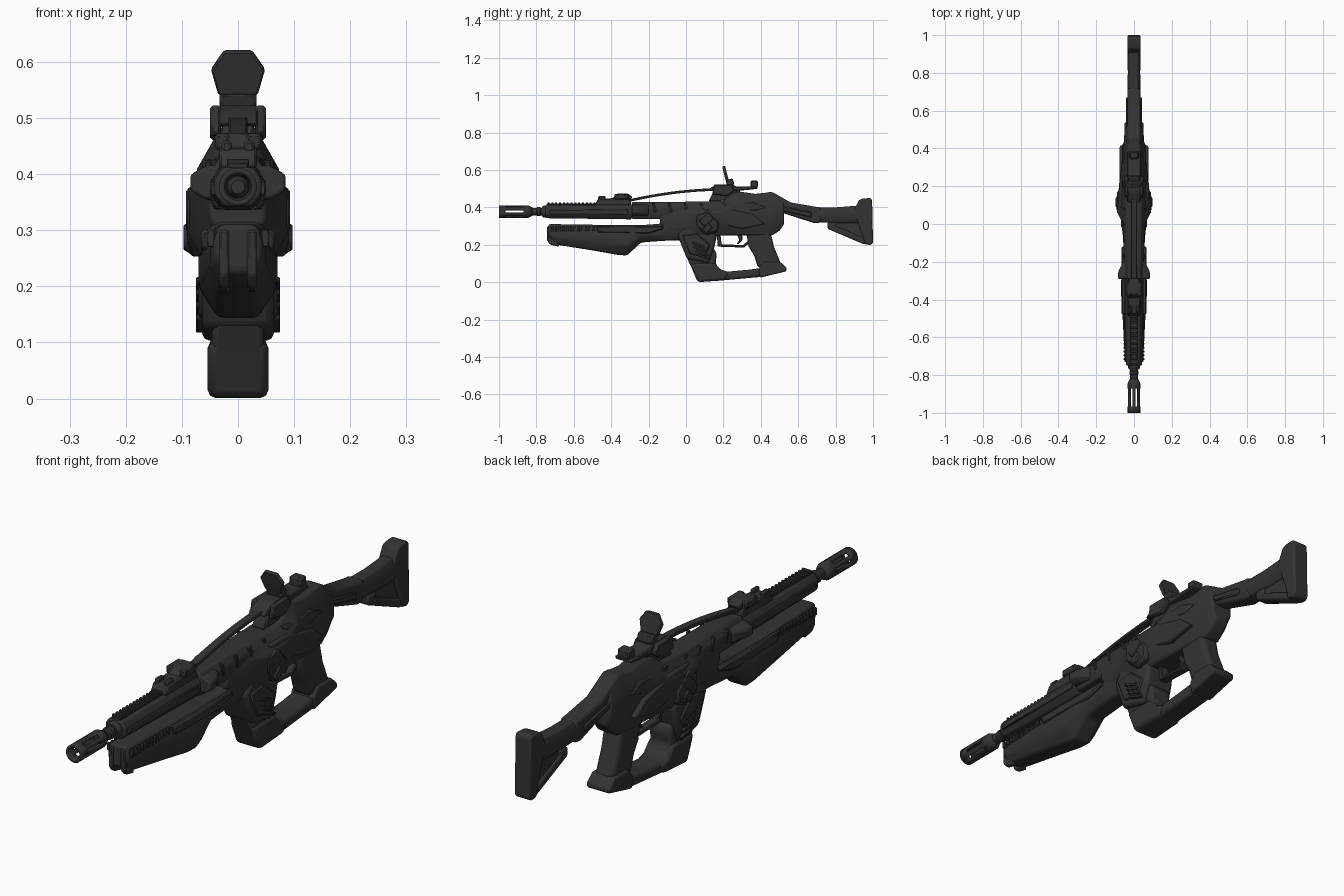
import bpy, bmesh, math
from mathutils import Matrix, Vector

gunmetal = bpy.data.materials.new("dark gunmetal")
gunmetal.diffuse_color = (0.033, 0.033, 0.034, 1)


def finish(name, bm, bevel=0.0, segments=1, mirror=False, recalc=True):
    if recalc:
        bmesh.ops.recalc_face_normals(bm, faces=bm.faces)
    me = bpy.data.meshes.new(name)
    bm.to_mesh(me)
    bm.free()
    me.materials.append(gunmetal)
    ob = bpy.data.objects.new(name, me)
    bpy.context.collection.objects.link(ob)
    if bevel:
        m = ob.modifiers.new("bevel", "BEVEL")
        m.width, m.segments = bevel, segments
        m.limit_method, m.angle_limit = 'ANGLE', math.radians(32)
    if mirror:
        ob.modifiers.new("mirror", "MIRROR").use_mirror_merge = False
    return ob


def plate(name, pts, x0, x1=None, bevel=0.006, segments=1):
    """Side outline (y, z) given thickness in x; mirrored when x1 is given."""
    a, b = (-x0, x0) if x1 is None else (x0, x1)
    bm = bmesh.new()
    lo = [bm.verts.new((a, y, z)) for y, z in pts]
    hi = [bm.verts.new((b, y, z)) for y, z in pts]
    bm.faces.new(lo)
    bm.faces.new(hi)
    for i in range(len(pts)):
        j = (i + 1) % len(pts)
        bm.faces.new((lo[i], lo[j], hi[j], hi[i]))
    return finish(name, bm, bevel, segments, x1 is not None)


def loft(name, rows, cut=0.3, bevel=0.006, segments=2):
    """Eight-sided body through rows (y, bottom, top, half widths low/mid/high)."""
    bm = bmesh.new()
    rings = []
    for y, b, t, wb, wm, wt in rows:
        h = (t - b) * cut
        half = [(wt, t), (wm, t - h), (wm, b + h), (wb, b)]
        ring = half + [(-x, z) for x, z in reversed(half)]
        rings.append([bm.verts.new((x, y, z)) for x, z in ring])
    for r, s in zip(rings, rings[1:]):
        for i in range(8):
            j = (i + 1) % 8
            bm.faces.new((r[i], r[j], s[j], s[i]))
    bm.faces.new(rings[0])
    bm.faces.new(rings[-1])
    return finish(name, bm, bevel, segments)


def boxes(name, items, bevel=0.002, mirror=False):
    """Boxes (centre, size, tilt about x in degrees) in one object."""
    bm = bmesh.new()
    for c, s, tilt in items:
        mat = (Matrix.Translation(c) @ Matrix.Rotation(math.radians(tilt), 4, 'X')
               @ Matrix.Diagonal((*s, 1)))
        bmesh.ops.create_cube(bm, size=1, matrix=mat)
    return finish(name, bm, bevel, 1, mirror)


def lathe(name, prof, zc, n=16, skip=None, thick=0.0):
    """Revolve (y, radius) about the bore line; skip(i, row) leaves openings."""
    bm = bmesh.new()
    rings = [[bm.verts.new((r * math.cos(math.tau * i / n), y,
                            zc + r * math.sin(math.tau * i / n)))
              for i in range(n)] for y, r in prof]
    for k in range(len(rings) - 1):
        for i in range(n):
            if skip and skip(i, k):
                continue
            j = (i + 1) % n
            bm.faces.new((rings[k][i], rings[k + 1][i], rings[k + 1][j], rings[k][j]))
    if not thick:
        bm.faces.new(rings[0])
        bm.faces.new(rings[-1])
    ob = finish(name, bm, recalc=not thick)
    if thick:
        m = ob.modifiers.new("wall", "SOLIDIFY")
        m.thickness, m.offset = thick, -1
    return ob


BORE = 0.377
# Muzzle brake with long slots, and the barrel
lathe("muzzle_brake", [(-1, .034), (-.965, .034), (-.87, .034), (-.845, .034), (-.82, .022)],
      BORE, 24, lambda i, k: k == 1 and i % 4 in (0, 3) and i // 4 % 1 == 0, 0.01)
lathe("barrel", [(-.86, .012), (-.845, .02), (-.80, .02), (-.795, .024), (-.78, .024),
                 (-.775, .02), (-.74, .02)], BORE)
lathe("barrel_collar", [(-.77, .026), (-.76, .032), (-.74, .032)], BORE)

# Barrel shroud and its flared rear end
loft("barrel_shroud", [(-.75, .342, .412, .025, .042, .028), (-.29, .336, .415, .03, .047, .032)])
loft("shroud_flare", [(-.29, .355, .415, .06, .085, .055), (-.25, .355, .415, .06, .083, .052),
                      (-.2, .35, .415, .045, .058, .045)], .25)
plate("shroud_side_strip", [(-.73, .362), (-.73, .385), (-.31, .39), (-.31, .36)], .038, .05, .003)

# Top rail
boxes("top_rail", [((0, -.61, .413), (.036, .27, .014), 0)] +
      [((0, -.735 + .0205 * i, .42), (.04, .011, .014), 0) for i in range(13)])

# Upper receiver with side ribs
loft("upper_receiver", [(-.29, .338, .428, .04, .052, .034), (.0, .335, .43, .045, .056, .036),
                        (.16, .335, .432, .045, .06, .036)])
boxes("receiver_ribs", [((.053, -.17 + .085 * i, .4), (.012, .012, .05), 15) for i in range(4)],
      mirror=True)

# Foregrip with belly, nose lugs and vents
loft("foregrip", [(-.735, .225, .31, .022, .042, .034), (-.69, .2, .31, .03, .05, .036),
                  (-.5, .17, .307, .035, .06, .038), (-.36, .145, .305, .035, .069, .04),
                  (-.315, .143, .305, .035, .07, .04), (-.24, .212, .305, .034, .06, .04),
                  (-.14, .22, .312, .035, .054, .04), (-.1, .222, .35, .035, .054, .045),
                  (.0, .225, .36, .035, .056, .05)], .33, .01, 3)
plate("foregrip_nose", [(-.742, .3), (-.742, .22), (-.725, .2), (-.68, .19), (-.68, .3)],
      .016, .034, .004)
boxes("foregrip_vents", [((.048, -.715 + .02 * i, .285), (.014, .011, .03), 0) for i in range(12)],
      mirror=True)
plate("foregrip_side_panel", [(-.48, .3), (-.47, .265), (-.2, .26), (-.12, .285), (-.12, .3)],
      .045, .066, .005)

# Main receiver body
loft("receiver", [(-.14, .3, .36, .03, .05, .04), (-.09, .23, .42, .035, .056, .04),
                  (.02, .235, .43, .05, .068, .04), (.06, .235, .43, .055, .088, .04),
                  (.2, .25, .435, .05, .08, .038), (.25, .25, .475, .045, .074, .034),
                  (.28, .25, .485, .045, .07, .03), (.37, .25, .472, .043, .06, .03),
                  (.46, .25, .482, .035, .052, .03), (.5, .275, .458, .03, .05, .03),
                  (.525, .31, .43, .025, .046, .03)], .3, .008, 3)
plate("receiver_side_panel", [(.08, .4), (.2, .4), (.36, .36), (.42, .31), (.3, .285), (.19, .31)],
      .05, .077, .008, 2)
plate("ejection_cover", [(.19, .425), (.36, .43), (.43, .4), (.36, .38), (.22, .4)], .04, .064, .005)

# Angled boss on each side, with a centre knob
plate("side_boss", [(.05, .36), (.11, .385), (.18, .32), (.17, .27), (.11, .25), (.05, .3)],
      .05, .09, .01)
boxes("side_knob", [((.085, .115, .287), (.024, .05, .036), 40)], .006, True)
boxes("side_boss_cap", [((.087, .11, .335), (.012, .07, .045), 40)], .004, True)

# Magazine well, front post and lower bridge
plate("magazine_well", [(-.045, .25), (.005, .125), (.12, .1), (.15, .18), (.165, .25), (.1, .32),
                        (.0, .31)], .064, bevel=.014, segments=2)
plate("magazine_plate", [(-.02, .25), (.02, .15), (.1, .135), (.13, .2), (.06, .26)],
      .055, .07, .005)
boxes("magazine_ribs", [((.068, .065 + .01 * i, .2 - .022 * i), (.014, .07, .011), -20)
                        for i in range(4)], mirror=True)
plate("front_post", [(.0, .14), (.065, .003), (.2, .01), (.4, .028), (.4, .075), (.33, .066),
                     (.22, .056), (.18, .07), (.158, .1), (.165, .15), (.15, .18)],
      .046, bevel=.012, segments=2)
plate("post_foot", [(.02, .1), (.062, .0), (.21, .01), (.23, .05), (.19, .06), (.15, .105)],
      .054, bevel=.014, segments=2)

# Pistol grip and its heel
plate("pistol_grip", [(.32, .275), (.335, .19), (.365, .14), (.385, .075), (.51, .09), (.495, .13),
                      (.47, .19), (.452, .27)], .04, bevel=.018, segments=3)
plate("grip_heel", [(.395, .024), (.39, .075), (.42, .108), (.505, .108), (.54, .075), (.537, .058)],
      .05, bevel=.016, segments=3)

# Trigger and guard
plate("trigger_guard", [(.165, .25), (.17, .19), (.31, .185), (.345, .215), (.335, .225),
                        (.305, .198), (.19, .203), (.185, .25)], .018, bevel=.003)
plate("trigger", [(.27, .26), (.285, .225), (.27, .205), (.282, .203), (.302, .225), (.3, .26)],
      .009, bevel=.003)

# Front sight block
plate("front_sight_base", [(-.49, .41), (-.47, .445), (-.38, .45), (-.3, .445), (-.29, .41)],
      .034, bevel=.005)
plate("front_sight_block", [(-.4, .44), (-.37, .473), (-.31, .473), (-.285, .455), (-.3, .44)],
      .026, bevel=.004)
boxes("front_sight_ears", [((.028, -.345, .457), (.026, .075, .03), 0),
                           ((.02, -.45, .447), (.018, .04, .026), 0)], .005, True)

# Bowed arm joining the two sights
arc = [(-.3 + .47 * t, .444 + .058 * (1 - (1 - t) ** 1.8)) for t in [i / 12 for i in range(13)]]
plate("sight_arm", arc + [(y, z - .014) for y, z in reversed(arc)], .017, bevel=.003)

# Rear sight: base, flip-up hexagon plate, rear block
plate("rear_sight_mount", [(.12, .432), (.15, .49), (.22, .5), (.29, .495), (.29, .44)],
      .028, bevel=.005)
plate("rear_sight_bed", [(.11, .488), (.14, .51), (.18, .522), (.25, .522), (.27, .512), (.38, .512),
                         (.385, .5), (.33, .493), (.2, .483)], .036, bevel=.004)
plate("rear_sight_side", [(.14, .47), (.15, .522), (.24, .522), (.26, .49), (.22, .46)],
      .03, .05, .005)
boxes("rear_sight_block", [((0, .365, .525), (.05, .04, .038), 0)], .006)
boxes("rear_sight_hinge", [((0, .235, .533), (.066, .04, .036), 15)], .006)
hexagon = [(-.025, .11), (.025, .11), (.048, .076), (.035, .03), (-.035, .03), (-.048, .076)]
bm = bmesh.new()
tilt = Matrix.Translation((0, .228, .513)) @ Matrix.Rotation(math.radians(14), 4, 'X')
sides = [[bm.verts.new(tilt @ Vector((x, y, z))) for x, z in hexagon] for y in (-.008, .008)]
bm.faces.new(sides[0])
bm.faces.new(sides[1])
for i in range(6):
    j = (i + 1) % 6
    bm.faces.new((sides[0][i], sides[0][j], sides[1][j], sides[1][i]))
finish("sight_shield", bm, .003)

# Stock neck, cheek rest and butt
plate("stock_neck", [(.42, .478), (.46, .483), (.56, .426), (.7, .402), (.72, .402), (.72, .318),
                     (.685, .316), (.5, .375), (.42, .36)], .034, bevel=.01, segments=2)
plate("stock_neck_panel", [(.46, .43), (.54, .4), (.67, .375), (.67, .345), (.52, .38), (.46, .39)],
      .028, .042, .005)
loft("stock_tube", [(.7, .32, .4, .02, .034, .022), (.8, .316, .4, .02, .033, .022),
                    (.93, .316, .41, .02, .034, .022)])
plate("stock_web", [(.78, .33), (.78, .29), (.96, .22), (.96, .33)], .018, bevel=.003)
plate("stock_strut", [(.757, .32), (.757, .285), (.95, .203), (.975, .205), (.975, .24), (.94, .24),
                      (.8, .3), (.81, .32)], .028, bevel=.007, segments=2)
plate("butt_pad", [(.9, .39), (.925, .44), (.945, .447), (.985, .45), (.995, .44), (1.0, .21),
                   (.985, .198), (.955, .203), (.945, .25), (.915, .33)], .034, bevel=.008, segments=2)

# Smooth shading with sharp edges kept
for ob in bpy.context.scene.objects:
    ob.select_set(True)
    bpy.context.view_layer.objects.active = ob
bpy.ops.object.shade_smooth_by_angle(angle=math.radians(32))
